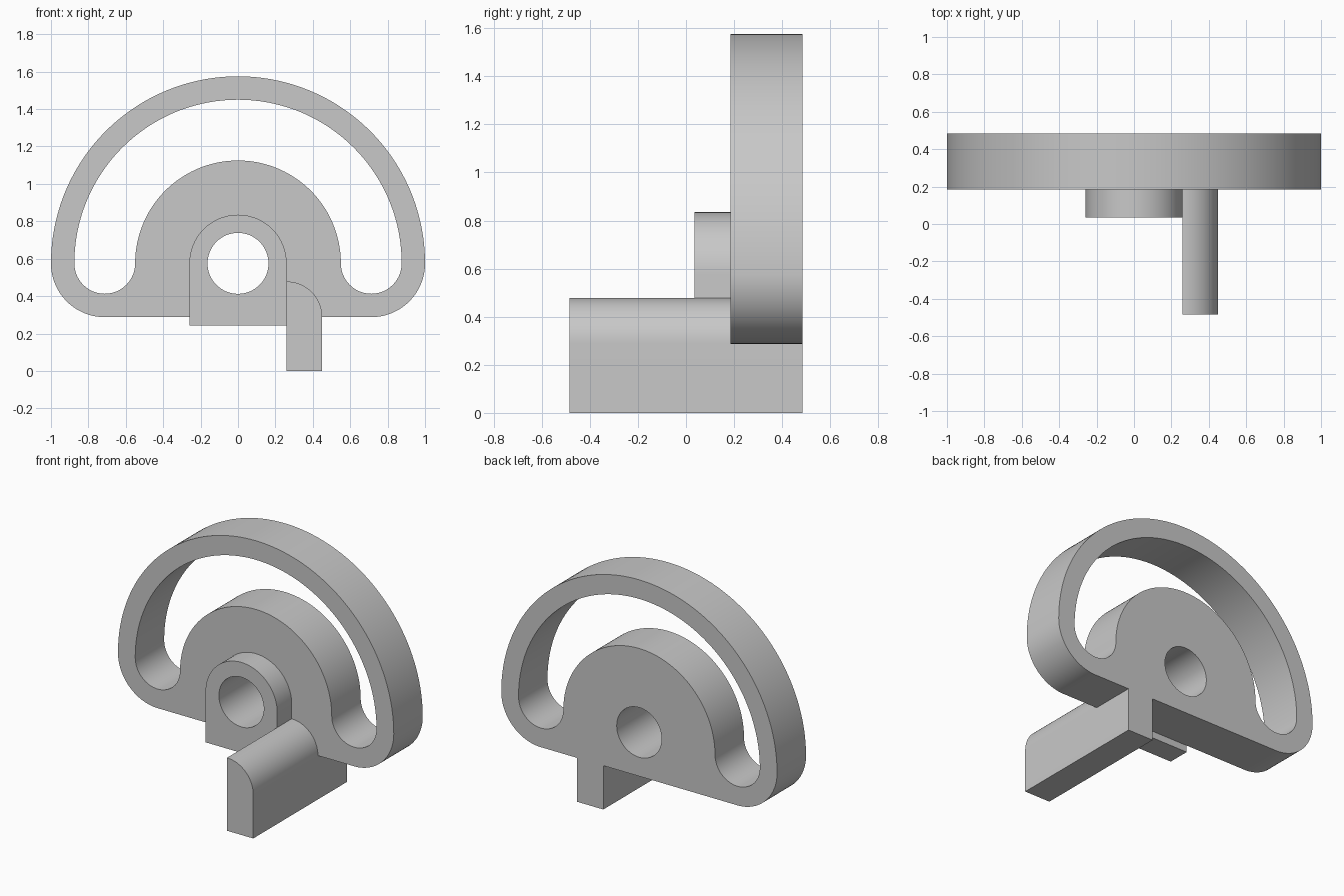
import bpy
import bmesh
from math import sin, cos, radians, pi

if "Cube" in bpy.data.objects:
    bpy.data.objects.remove(bpy.data.objects["Cube"])

GREY = (0.58, 0.58, 0.58, 1)
mat = bpy.data.materials.new("plain grey")
mat.use_nodes = True
mat.diffuse_color = GREY
mat.node_tree.nodes["Principled BSDF"].inputs["Base Color"].default_value = GREY

AXIS_Z = 0.575      # height of the shared arc centre
HOLE_R = 0.163
BACK_Y = 0.485
PLATE_Y = 0.185     # front face of the plate


def arc(cx, cz, r, start, end, steps=32):
    angles = [radians(start + (end - start) * i / steps) for i in range(steps + 1)]
    return [(cx + r * cos(a), cz + r * sin(a)) for a in angles]


def extruded(name, loops, front, back):
    """Fill the first loop, with the others as holes, and extrude it along y."""
    curve = bpy.data.curves.new(name, 'CURVE')
    curve.dimensions = '2D'
    curve.fill_mode = 'BOTH'
    curve.extrude = (back - front) / 2
    for loop in loops:
        spline = curve.splines.new('POLY')
        spline.points.add(len(loop) - 1)
        for point, (x, z) in zip(spline.points, loop):
            point.co = (x, z, 0, 1)
        spline.use_cyclic_u = True
    obj = bpy.data.objects.new(name, curve)
    bpy.context.collection.objects.link(obj)
    obj.location.y = (front + back) / 2
    obj.rotation_euler.x = pi / 2
    bpy.ops.object.select_all(action='DESELECT')
    obj.select_set(True)
    bpy.context.view_layer.objects.active = obj
    bpy.ops.object.convert(target='MESH')
    obj = bpy.context.object
    bm = bmesh.new()
    bm.from_mesh(obj.data)
    bmesh.ops.remove_doubles(bm, verts=bm.verts, dist=0.0005)
    bmesh.ops.recalc_face_normals(bm, faces=bm.faces)
    bm.to_mesh(obj.data)
    bm.free()
    obj.data.materials.clear()
    obj.data.materials.append(mat)
    bpy.ops.object.shade_smooth_by_angle(angle=radians(30))
    return obj


# Pivot hole shared by plate and boss
hole = arc(0, AXIS_Z, HOLE_R, 0, 360, 64)[:-1]

# Half-round plate with rounded lower corners and a curved slot
CORNER_X = 0.7125
outline = (arc(0, AXIS_Z, 1, 0, 180, 96)
           + arc(-CORNER_X, AXIS_Z, 1 - CORNER_X, 180, 270)[1:]
           + arc(CORNER_X, AXIS_Z, 1 - CORNER_X, 270, 360)[:-1])
SLOT_R = 0.1625
slot = (arc(0, AXIS_Z, CORNER_X + SLOT_R, 0, 180, 96)
        + arc(-CORNER_X, AXIS_Z, SLOT_R, 180, 360)[1:]
        + arc(0, AXIS_Z, CORNER_X - SLOT_R, 180, 0, 80)[1:]
        + arc(CORNER_X, AXIS_Z, SLOT_R, 180, 360)[1:-1])
extruded("slotted_plate", [outline, slot, hole], PLATE_Y, BACK_Y)

# Arched boss around the pivot hole
BOSS_R = 0.26
boss = arc(0, AXIS_Z, BOSS_R, 0, 180, 48) + [(-BOSS_R, 0.242), (BOSS_R, 0.242)]
extruded("pivot_boss", [boss, hole], 0.035, PLATE_Y)

# Long arm with one rounded upper edge
ARM_W = 0.19
arm = arc(BOSS_R, 0.288, ARM_W, 0, 90) + [(BOSS_R, 0), (BOSS_R + ARM_W, 0)]
extruded("side_arm", [arm], -BACK_Y, BACK_Y)
